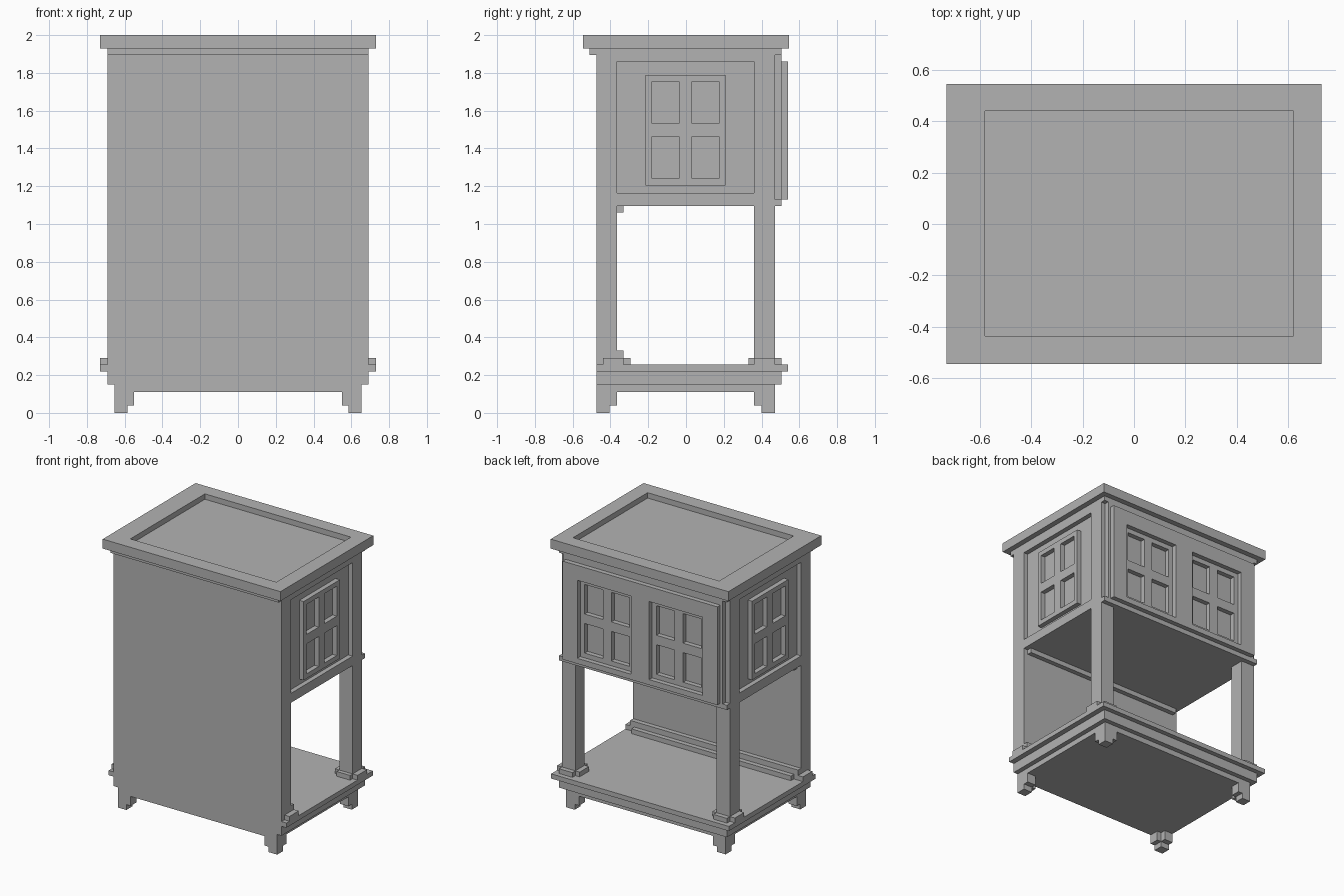
import bpy
import bmesh

if "Cube" in bpy.data.objects:
    bpy.data.objects.remove(bpy.data.objects["Cube"], do_unlink=True)

grey = bpy.data.materials.new("plain_grey")
grey.use_nodes = True
colour = (0.45, 0.45, 0.45, 1)
grey.diffuse_color = colour
grey.node_tree.nodes["Principled BSDF"].inputs["Base Color"].default_value = colour


def boxes(name, *spans):
    """One object made of boxes, each given as (x0, x1), (y0, y1), (z0, z1)."""
    bm = bmesh.new()
    for span in spans:
        verts = bmesh.ops.create_cube(bm, size=1)["verts"]
        for v in verts:
            for axis in range(3):
                low, high = sorted(span[axis])
                v.co[axis] = low if v.co[axis] < 0 else high
    mesh = bpy.data.meshes.new(name)
    bm.to_mesh(mesh)
    bm.free()
    mesh.materials.append(grey)
    obj = bpy.data.objects.new(name, mesh)
    bpy.context.collection.objects.link(obj)
    return obj


def cut(obj, *spans):
    """Carve separate box-shaped hollows out of an object."""
    cutter = boxes("cutter", *spans)
    cutter.hide_render = True
    mod = obj.modifiers.new("carve", "BOOLEAN")
    mod.object, mod.solver, mod.operation = cutter, "EXACT", "DIFFERENCE"
    bpy.context.view_layer.update()
    carved = bpy.data.meshes.new_from_object(
        obj.evaluated_get(bpy.context.evaluated_depsgraph_get()))
    obj.modifiers.clear()
    obj.data = carved
    bpy.data.objects.remove(cutter, do_unlink=True)


def wide(x):
    return (-x, x)


def pane_spans(low, high, bottom, top):
    """Two by two pane openings within a window area."""
    rim, bar = 0.035, 0.035
    mid_u, mid_z = (low + high) / 2, (bottom + top) / 2
    return [(u, z)
            for u in ((low + rim, mid_u - bar), (mid_u + bar, high - rim))
            for z in ((bottom + rim, mid_z - bar), (mid_z + bar, top - rim))]


FRONT, BACK = -0.475, 0.47

# Tray top and the moulding under it
top = boxes("tray_top", (wide(0.73), wide(0.545), (1.93, 2.0)))
cut(top, ((-0.58, 0.62), (-0.435, 0.44), (1.96, 2.1)))
boxes("top_moulding", (wide(0.69), (-0.51, 0.505), (1.895, 1.93)))

# Cabinet case with a sunken panel on each side
case = boxes("cabinet_case", (wide(0.69), (FRONT, BACK), (1.095, 1.895)))
cut(case, *[((s * 0.655, s * 0.8), (-0.365, 0.36), (1.165, 1.86)) for s in (-1, 1)])

# Raised side windows
for side, s in (("right", -1), ("left", 1)):
    frame = boxes(side + "_window_frame",
                  ((s * 0.655, s * 0.69), (-0.215, 0.21), (1.205, 1.79)))
    cut(frame, *[((s * 0.6, s * 0.8), u, z)
                 for u, z in pane_spans(-0.215, 0.21, 1.205, 1.79)])

# Door backing and doors, with windows sunk in two steps
backing = boxes("door_backing", (wide(0.655), (BACK, 0.505), (1.13, 1.895)))
doors = boxes("door_panel", (wide(0.635), (0.505, 0.54), (1.13, 1.86)))
windows = [(-0.515, -0.075), (0.075, 0.515)]
cut(doors, *[(w, (0.45, 0.6), (1.17, 1.75)) for w in windows])
cut(backing, *[(u, (0.4, 0.6), z) for w in windows
               for u, z in pane_spans(*w, 1.17, 1.75)])
boxes("door_bottom_rail", (wide(0.69), (BACK, 0.505), (1.095, 1.13)))

# Full front panel and its inner rails
boxes("front_panel", (wide(0.69), (FRONT, -0.365), (0.255, 1.095)))
boxes("upper_inner_rail", (wide(0.655), (-0.365, -0.33), (1.06, 1.095)))
boxes("lower_inner_rail", (wide(0.69), (-0.365, -0.33), (0.255, 0.33)))
boxes("lower_inner_step", (wide(0.655), (-0.33, -0.295), (0.255, 0.29)))

# Shelf and stepped plinth
boxes("shelf", (wide(0.73), (FRONT, 0.54), (0.22, 0.255)))
boxes("plinth", (wide(0.69), (FRONT, 0.505), (0.15, 0.22)))
boxes("plinth_underside", (wide(0.655), (FRONT, BACK), (0.11, 0.15)))

for side, s in (("right", -1), ("left", 1)):
    # Back posts with cross-shaped collars, and collars at the front panel
    boxes(side + "_post", ((s * 0.58, s * 0.69), (0.36, BACK), (0.255, 1.095)))
    boxes(side + "_post_collar",
          ((s * 0.545, s * 0.73), (0.36, BACK), (0.255, 0.29)),
          ((s * 0.58, s * 0.69), (0.33, 0.505), (0.255, 0.29)))
    boxes(side + "_panel_collar",
          ((s * 0.69, s * 0.73), (-0.44, -0.33), (0.255, 0.29)))

    # Stepped feet
    for end, outer, d in (("front", FRONT, 1), ("back", BACK, -1)):
        boxes(side + "_" + end + "_foot",
              ((s * 0.585, s * 0.655), (outer, outer + d * 0.07), (0, 0.11)),
              ((s * 0.55, s * 0.585), (outer, outer + d * 0.07), (0.04, 0.11)),
              ((s * 0.585, s * 0.655), (outer + d * 0.07, outer + d * 0.11), (0.04, 0.11)))
